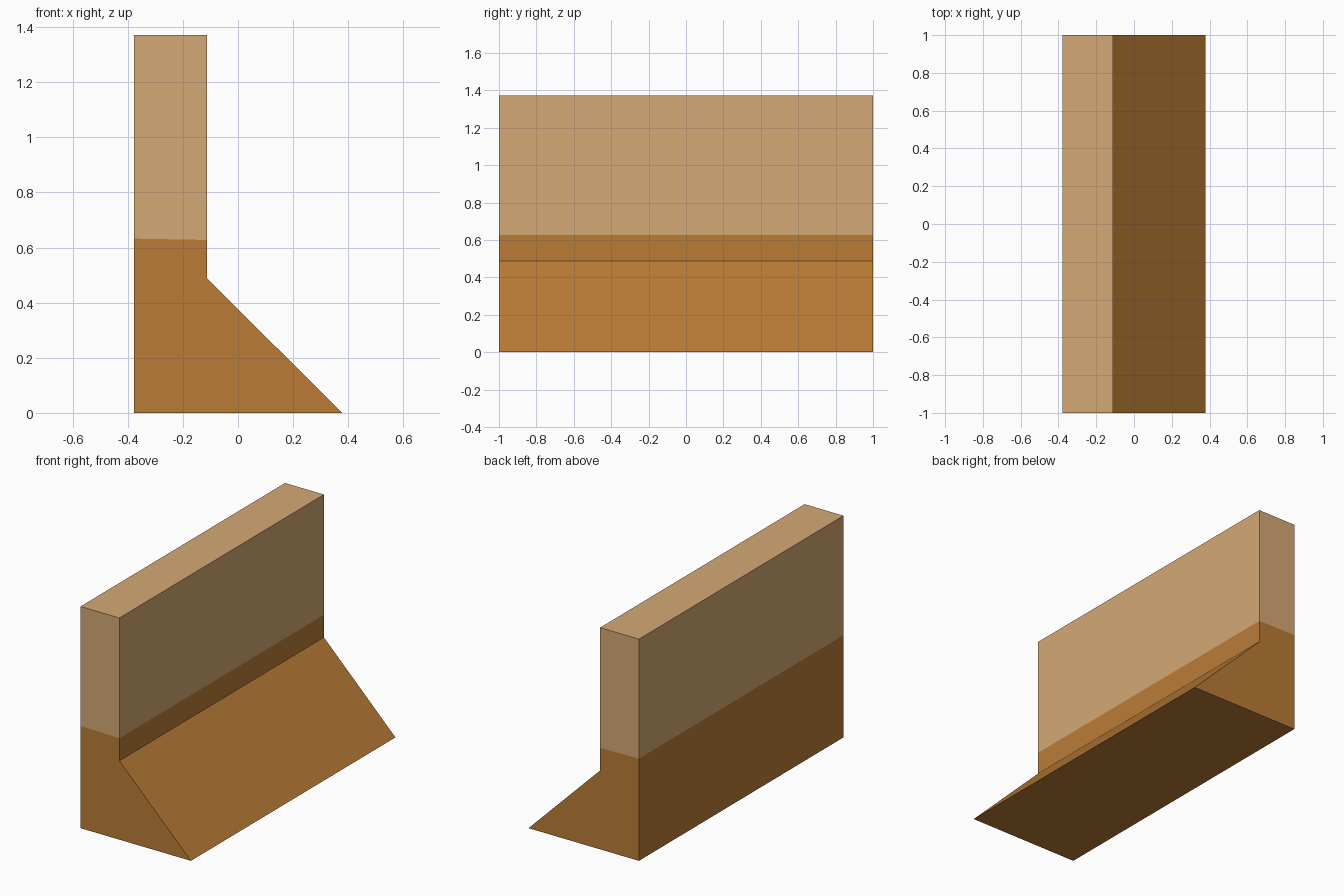
import bpy, bmesh

if "Cube" in bpy.data.objects:
    bpy.data.objects.remove(bpy.data.objects["Cube"])

def material(name, rgb):
    # sRGB 0-255 to linear
    lin = [((c / 255 + 0.055) / 1.055) ** 2.4 for c in rgb]
    m = bpy.data.materials.new(name)
    m.diffuse_color = (*lin, 1)
    m.use_nodes = True
    m.node_tree.nodes["Principled BSDF"].inputs["Base Color"].default_value = m.diffuse_color
    return m

# Cross-section in x, z: upright wall with a sloped foot
profile = [(-0.378, 0), (0.378, 0), (-0.112, 0.488), (-0.112, 1.372), (-0.378, 1.372)]
bm = bmesh.new()
face = bm.faces.new([bm.verts.new((x, -1, z)) for x, z in profile])
ext = bmesh.ops.extrude_face_region(bm, geom=[face], use_keep_orig=True)
bmesh.ops.translate(bm, vec=(0, 2, 0),
                    verts=[g for g in ext["geom"] if isinstance(g, bmesh.types.BMVert)])

# Colour line, very slightly tilted across the wall
bmesh.ops.bisect_plane(bm, geom=bm.verts[:] + bm.edges[:] + bm.faces[:],
                       plane_co=(-0.245, 0, 0.63), plane_no=(0.018, 0, 1))
bmesh.ops.recalc_face_normals(bm, faces=bm.faces[:])

# Pale upper wall, darker base
for f in bm.faces:
    f.material_index = 1 if f.calc_center_median().z > 0.64 else 0

mesh = bpy.data.meshes.new("barrier_wall")
bm.to_mesh(mesh)
bm.free()
mesh.materials.append(material("brown_base", (186, 124, 54)))
mesh.materials.append(material("light_tan", (213, 169, 117)))
bpy.context.collection.objects.link(bpy.data.objects.new("barrier_wall", mesh))
